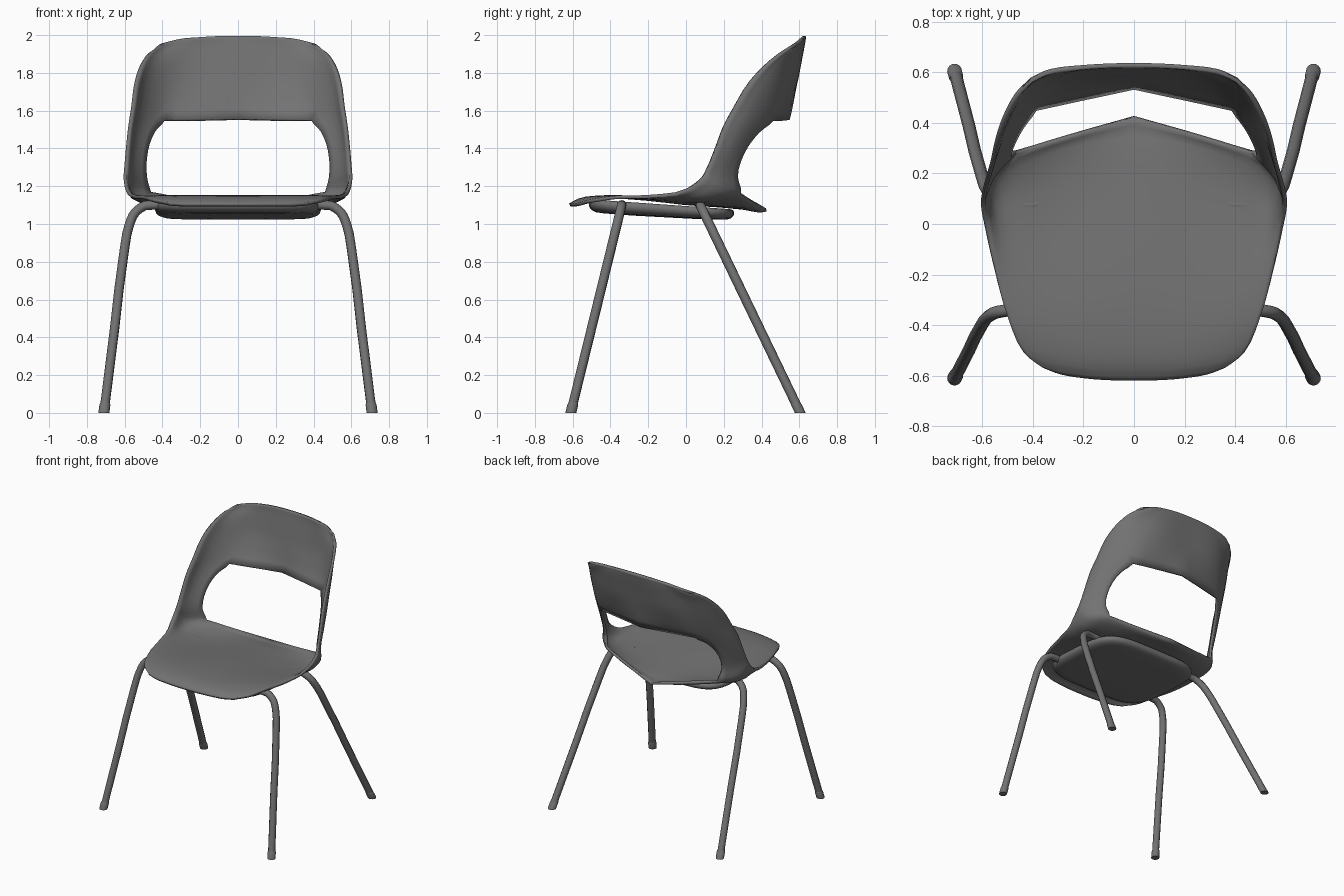
import bpy, bmesh, math
from mathutils import Vector as V

if "Cube" in bpy.data.objects:
    bpy.data.objects.remove(bpy.data.objects["Cube"])


def spline(pts, counts):
    """Smooth curve through pts, with counts[i] steps in span i."""
    pts = [V(p) for p in pts]
    n = len(pts)
    h = [max((pts[i + 1] - pts[i]).length, 1e-4) for i in range(n - 1)]
    s = [(pts[i + 1] - pts[i]) / h[i] for i in range(n - 1)]
    m = [s[0]] + [(s[i - 1] * h[i] + s[i] * h[i - 1]) / (h[i - 1] + h[i])
                  for i in range(1, n - 1)] + [s[-1]]
    out = []
    for i in range(n - 1):
        for k in range(counts[i]):
            t = k / counts[i]
            out.append(pts[i] * (2 * t**3 - 3 * t**2 + 1) + m[i] * h[i] * (t**3 - 2 * t**2 + t)
                       + pts[i + 1] * (3 * t**2 - 2 * t**3) + m[i + 1] * h[i] * (t**3 - t**2))
    return out + [pts[-1]]


def finish(name, verts, faces, angle=40):
    me = bpy.data.meshes.new(name)
    me.from_pydata(verts, [], faces)
    ob = bpy.data.objects.new(name, me)
    bpy.context.collection.objects.link(ob)
    bm = bmesh.new()
    bm.from_mesh(me)
    loose = [v for v in bm.verts if not v.link_faces]
    bmesh.ops.delete(bm, geom=loose, context='VERTS')
    bmesh.ops.recalc_face_normals(bm, faces=bm.faces)
    bm.to_mesh(me)
    bm.free()
    bpy.ops.object.select_all(action='DESELECT')
    bpy.context.view_layer.objects.active = ob
    ob.select_set(True)
    bpy.ops.object.shade_smooth_by_angle(angle=math.radians(angle))
    return ob


# Shell rows, front of seat to top of back: centre, opening line, bulge, outer edge
seat_rows = [
    ((0, -.615, 1.10), (.20, -.605, 1.10), (.29, -.59, 1.10), (.36, -.565, 1.105)),
    ((0, -.57, 1.125), (.29, -.55, 1.125), (.38, -.53, 1.122), (.435, -.505, 1.12)),
    ((0, -.45, 1.142), (.36, -.43, 1.142), (.44, -.41, 1.14), (.495, -.38, 1.14)),
    ((0, -.20, 1.135), (.42, -.20, 1.135), (.50, -.19, 1.14), (.553, -.17, 1.147)),
    ((0, .10, 1.105), (.43, .05, 1.115), (.54, .02, 1.135), (.586, 0, 1.18)),
    ((0, .30, 1.085), (.445, .20, 1.125), (.56, .10, 1.145), (.594, .05, 1.215)),
    ((0, .425, 1.075), (.465, .285, 1.165), (.57, .17, 1.18), (.597, .09, 1.255)),
]
arm_rows = [
    ((0, .45, 1.2), (.488, .268, 1.25), (.56, .185, 1.265), (.595, .107, 1.285)),
    ((0, .48, 1.35), (.483, .305, 1.38), (.552, .235, 1.39), (.585, .155, 1.40)),
    ((0, .51, 1.46), (.445, .38, 1.485), (.54, .29, 1.51), (.572, .20, 1.52)),
]
back_rows = [
    ((0, .54, 1.553), (.39, .455, 1.548), (.52, .345, 1.60), (.557, .255, 1.62)),
    ((0, .575, 1.72), (.37, .525, 1.72), (.49, .43, 1.74), (.54, .335, 1.75)),
    ((0, .60, 1.85), (.34, .57, 1.86), (.45, .505, 1.855), (.512, .42, 1.84)),
    ((0, .62, 1.95), (.28, .605, 1.945), (.40, .57, 1.93), (.465, .51, 1.91)),
    ((0, .628, 1.995), (.20, .62, 1.988), (.33, .605, 1.972), (.41, .575, 1.945)),
]
rows = seat_rows + arm_rows + back_rows
STEP = 3
cols = [spline([r[c] for r in rows], [STEP] * (len(rows) - 1)) for c in range(4)]
across = [3, 3, 7, 7, 3, 3]
width = sum(across) + 1
hole_lo = STEP * (len(seat_rows) - 1)
hole_hi = STEP * (len(seat_rows) + len(arm_rows))
# Rows at the opening run straight from centre to corner, easing off away from it
flatten = {}
for i, w in enumerate((1, .65, .4, .2)):
    flatten[hole_lo - i] = flatten[hole_hi + i] = w
verts, faces = [], []
for r, (c, k, b, o) in enumerate(zip(*cols)):
    half = [k, b, o]
    row = spline([(-p.x, p.y, p.z) for p in reversed(half)] + [c] + half, across)
    for i in range(6, 21):
        t = abs(i - 13) / 7
        end = row[6] if i < 13 else row[20]
        row[i] = row[i].lerp(c.lerp(end, t), flatten.get(r, 0))
    verts += row
for r in range(len(cols[0]) - 1):
    for c in range(width - 1):
        if hole_lo <= r < hole_hi and 6 <= c < width - 7:
            continue
        a = r * width + c
        faces.append((a, a + 1, a + width + 1, a + width))
shell = finish("seat_and_back_shell", verts, faces)
sol = shell.modifiers.new("thickness", 'SOLIDIFY')
sol.thickness = .018
sol.offset = 0

# Rounded pan under the seat, sloping down to the rear
N = 48
verts, faces = [], []
rings = [(.95, 0), (.99, .1), (1, .35), (.99, .6), (.96, .8), (.90, .95), (.80, 1), (.4, 1.05)]
for scale, depth in rings:
    for i in range(N):
        a = 2 * math.pi * i / N
        ca, sa = math.cos(a), math.sin(a)
        x = .44 * scale * math.copysign(abs(ca)**.45, ca)
        y = -.13 + .385 * scale * math.copysign(abs(sa)**.5, sa)
        top = 1.13 - .07 * (y + .5)
        verts.append((x, y, top - depth * (.07 - .015 * (y + .5))))
for r in range(len(rings) - 1):
    for i in range(N):
        j = (i + 1) % N
        faces.append((r * N + i, r * N + j, (r + 1) * N + j, (r + 1) * N + i))
faces += [tuple(range(N)), tuple(range((len(rings) - 1) * N, len(rings) * N))]
finish("seat_pan", verts, faces, 60)


# Bent tube legs with slanted feet
def leg(name, sx, y_foot, y_top):
    def on_line(z, x):
        return (sx * x, y_foot + (y_top - y_foot) * z / 1.1, z)
    path = [on_line(.03, .706), on_line(.45, .653), on_line(.86, .602), on_line(.99, .577),
            on_line(1.06, .545), on_line(1.098, .49), on_line(1.095, .38)]
    cu = bpy.data.curves.new(name, 'CURVE')
    cu.dimensions = '3D'
    cu.bevel_depth = .025
    cu.bevel_resolution = 3
    cu.use_fill_caps = True
    pts = spline(path, [1, 2, 3, 4, 4, 2])
    sp = cu.splines.new('POLY')
    sp.points.add(len(pts) - 1)
    for p, q in zip(sp.points, pts):
        p.co = (*q, 1)
    sp.use_smooth = True
    bpy.context.collection.objects.link(bpy.data.objects.new(name, cu))
    n, fv, ff = 16, [], []
    for z, rad in ((0, .029), (.042, .029), (.055, .025)):
        c = V(on_line(z, .71 - .125 * z))
        fv += [c + V((rad * math.cos(2 * math.pi * i / n), rad * math.sin(2 * math.pi * i / n), 0))
               for i in range(n)]
    for r in range(2):
        ff += [(r * n + i, r * n + (i + 1) % n, (r + 1) * n + (i + 1) % n, (r + 1) * n + i)
               for i in range(n)]
    ff += [tuple(range(n)), tuple(range(2 * n, 3 * n))]
    finish(name + "_foot", fv, ff)


for side, sx in (("left", -1), ("right", 1)):
    leg("front_leg_" + side, sx, -.61, -.34)
    leg("rear_leg_" + side, sx, .605, .075)

# Dark grey finish
grey = bpy.data.materials.new("dark_grey")
grey.diffuse_color = (.17, .17, .17, 1)
grey.use_nodes = True
grey.node_tree.nodes["Principled BSDF"].inputs["Base Color"].default_value = grey.diffuse_color
for ob in bpy.context.collection.objects:
    ob.data.materials.append(grey)
